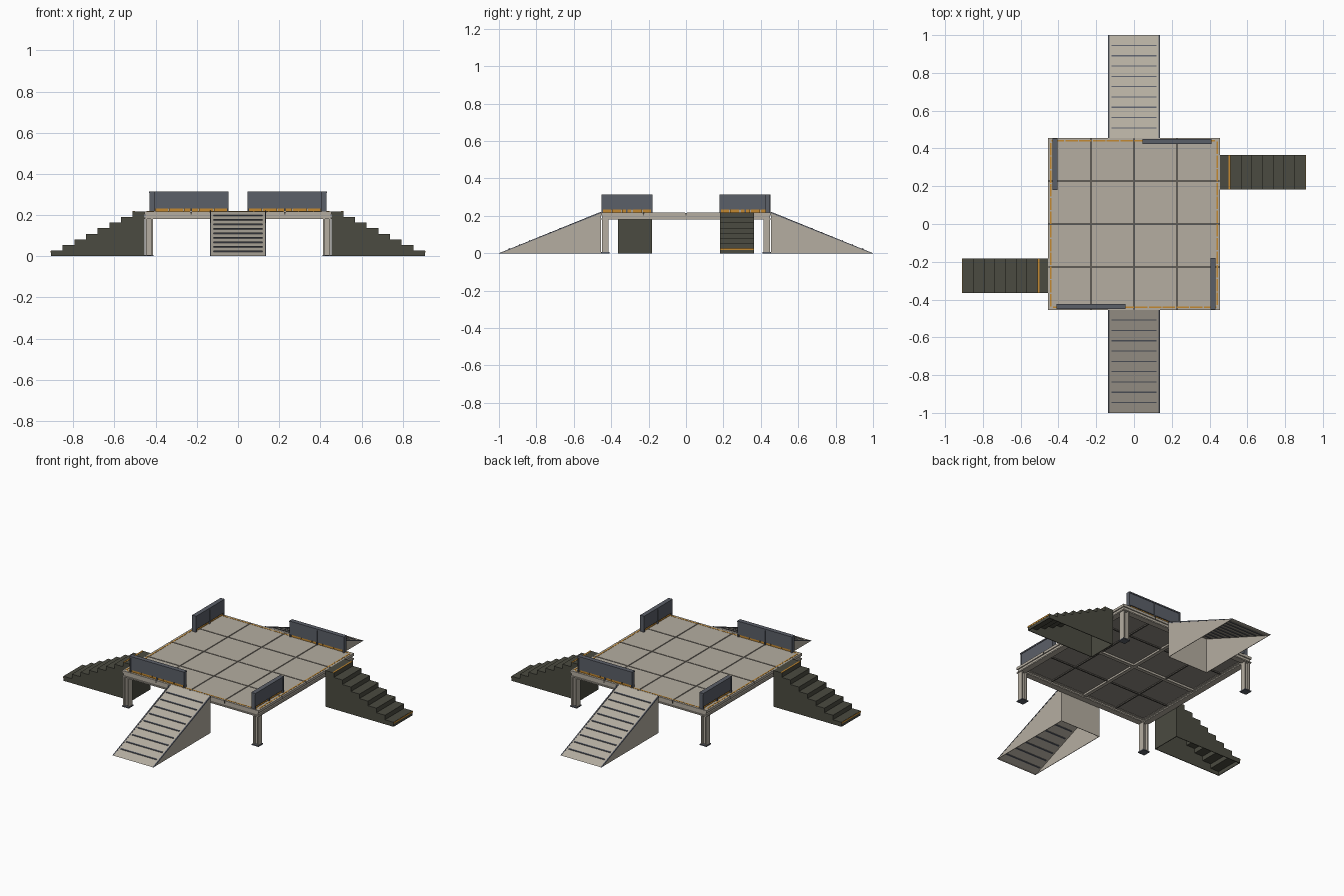
import bpy, bmesh
from math import pi
from mathutils import Matrix

cube = bpy.data.objects.get("Cube")
if cube:
    bpy.data.objects.remove(cube, do_unlink=True)


def material(name, rgb):
    m = bpy.data.materials.new(name)
    m.use_nodes = True
    color = (*rgb, 1)
    m.diffuse_color = color
    bsdf = m.node_tree.nodes["Principled BSDF"]
    bsdf.inputs["Base Color"].default_value = color
    bsdf.inputs["Roughness"].default_value = 0.8
    return m


CONCRETE = material("warm concrete", (0.46, 0.42, 0.355))
UNDERSIDE = material("dull underside", (0.28, 0.255, 0.225))
SEAM = material("dark seam", (0.12, 0.11, 0.095))
SLATE = material("slate metal", (0.105, 0.115, 0.14))
OLIVE = material("dark olive", (0.07, 0.07, 0.052))
ORANGE = material("safety orange", (0.55, 0.25, 0.03))

HALF, TOP = 0.4545, 0.218      # deck half width and height
RAMP_HALF = 0.136


def prism(bm, profile, x0, x1):
    """Extrude a (y, z) profile from x0 to x1."""
    face = bm.faces.new([bm.verts.new((x0, y, z)) for y, z in profile])
    out = bmesh.ops.extrude_face_region(bm, geom=[face])
    moved = [v for v in out["geom"] if isinstance(v, bmesh.types.BMVert)]
    bmesh.ops.translate(bm, vec=(x1 - x0, 0, 0), verts=moved)


def box(bm, x0, x1, y0, y1, z0, z1):
    prism(bm, [(y0, z0), (y1, z0), (y1, z1), (y0, z1)], x0, x1)


def finish(name, bm, mat, turn=0.0):
    bmesh.ops.recalc_face_normals(bm, faces=bm.faces)
    bm.transform(Matrix.Rotation(turn, 4, "Z"))
    mesh = bpy.data.meshes.new(name)
    bm.to_mesh(mesh)
    bm.free()
    mesh.materials.append(mat)
    obj = bpy.data.objects.new(name, mesh)
    bpy.context.collection.objects.link(obj)


def slope(y):
    return TOP * (1 - y) / (1 - HALF)


# Deck: base slab, dark seam layer and a grid of square panels on top
edge = HALF - .002
bm = bmesh.new()
box(bm, -edge, edge, -edge, edge, 0.205, 0.212)
finish("deck_slab", bm, UNDERSIDE)
bm = bmesh.new()
box(bm, -edge, edge, -edge, edge, 0.212, TOP - .002)
finish("deck_seams", bm, SEAM)

cell, gap = HALF / 2, 0.005
spans = [(k * cell + (gap if k > -2 else 0), (k + 1) * cell - (gap if k < 1 else 0))
         for k in range(-2, 2)]
bm = bmesh.new()
for x0, x1 in spans:
    for y0, y1 in spans:
        box(bm, x0, x1, y0, y1, TOP - .003, TOP)
finish("deck_panels", bm, CONCRETE)

# Edge channels, joint marks and dashed edge marking, one set per side
for n, side in enumerate(("back", "left", "front", "right")):
    turn = -n * pi / 2
    bm = bmesh.new()
    box(bm, -HALF, HALF, HALF - .036, HALF, 0.180, 0.187)
    box(bm, -HALF, HALF, HALF - .036, HALF, 0.203, TOP - .003)
    box(bm, -HALF + .006, HALF - .006, HALF - .022, HALF - .006, 0.187, 0.203)
    finish(side + "_edge_beam", bm, CONCRETE, turn)

    bm = bmesh.new()
    for k in (-1, 0, 1):
        box(bm, k * cell - .003, k * cell + .003, HALF - .004, HALF + .0005, 0.203, TOP - .002)
    finish(side + "_edge_joints", bm, SEAM, turn)

    bm = bmesh.new()
    for k in range(12):
        x = -0.436 + k * 0.0727
        box(bm, x, x + 0.066, 0.436, 0.444, TOP, TOP + .001)
    finish(side + "_edge_marking", bm, ORANGE, turn)

# Cross beams and joists below the deck
for name, turn in (("x", 0), ("y", pi / 2)):
    bm = bmesh.new()
    box(bm, -HALF + .03, HALF - .03, -.010, .010, 0.186, 0.190)
    box(bm, -HALF + .03, HALF - .03, -.003, .003, 0.190, 0.206)
    finish("cross_beam_" + name, bm, CONCRETE, turn)
    bm = bmesh.new()
    for y in (-cell, cell):
        box(bm, -HALF + .03, HALF - .03, y - .004, y + .004, 0.198, 0.206)
    finish("joists_" + name, bm, SEAM, turn)

# Legs: flanged columns on foot plates
c, w = 0.432, 0.018
for n, corner in enumerate(("back_left", "front_left", "front_right", "back_right")):
    turn = -n * pi / 2
    # Flange direction alternates so that all columns line up after turning
    local = pi / 2 if n % 2 else 0
    bm = bmesh.new()
    for s in (-1, 1):
        e = s * (w - .004)
        box(bm, e - .004, e + .004, -w, w, .005, .181)
    box(bm, -w + .006, w - .006, -.005, .005, .005, .181)
    bm.transform(Matrix.Translation((c, c, 0)) @ Matrix.Rotation(local, 4, "Z"))
    finish(corner + "_leg", bm, CONCRETE, turn)
    bm = bmesh.new()
    box(bm, c - .0225, c + .0225, c - .0225, c + .0225, 0, .006)
    finish(corner + "_foot_plate", bm, SLATE, turn)


def ramp(side, turn):
    # Hollow body: sloping plate, side walls and inner wall, open below
    bm = bmesh.new()
    t = 0.006
    prism(bm, [(HALF, TOP), (1, 0), (1 - .015, 0), (HALF, TOP - t)], -RAMP_HALF, RAMP_HALF)
    for s in (-1, 1):
        prism(bm, [(HALF, 0), (1 - .004, 0), (HALF, TOP - .002)],
              s * RAMP_HALF, s * (RAMP_HALF - .003))
    box(bm, -RAMP_HALF, RAMP_HALF, HALF, HALF + .003, 0, TOP - t)
    finish(side + "_ramp", bm, CONCRETE, turn)

    # Side trims, and grip cleats that pass through the plate
    bm = bmesh.new()
    for s in (-1, 1):
        prism(bm, [(HALF, TOP - .004), (1 - .01, 0), (1, 0), (HALF, TOP + .004)],
              s * (RAMP_HALF - .006), s * (RAMP_HALF + .001))
    for k in range(1, 10):
        y = HALF + k * 0.0545
        a, b = y - .003, y + .003
        prism(bm, [(a, slope(a) - .010), (b, slope(b) - .010),
                   (b, slope(b) + .004), (a, slope(a) + .004)], -.12, .12)
    finish(side + "_ramp_grips", bm, SLATE, turn)


def stairs(side, turn):
    x0, x1, count = -0.364, -0.182, 8
    run, rise = HALF / count, TOP / count
    # Stepped shell, open below
    top = [(HALF, TOP)]
    for k in range(count):
        y, z = HALF + (k + 1) * run, TOP - k * rise
        top += [(y, z), (y, z - rise)]
    t = 0.004
    bm = bmesh.new()
    for a, b in ((x0, x0 + t), (x1 - t, x1)):
        prism(bm, top + [(HALF, 0)], a, b)
    for k in range(count):
        y, z = HALF + k * run, TOP - k * rise
        box(bm, x0 + t, x1 - t, y - (t if k else 0), y + run, z - t, z)
        box(bm, x0 + t, x1 - t, y + run - t, y + run, z - rise, z - t)
    box(bm, x0 + t, x1 - t, HALF, HALF + t, 0, TOP - t)
    finish(side + "_stairs", bm, OLIVE, turn)

    # Warning strips on the first and last steps
    bm = bmesh.new()
    box(bm, x0, x1, HALF + run - .010, HALF + run, TOP, TOP + .001)
    end = HALF * 2
    box(bm, x0, x1, end, end + .001, rise - .010, rise - .001)
    finish(side + "_stair_warning_strips", bm, ORANGE, turn)


def guard(side, x0, x1, y0, y1, turn):
    # Solid panel raised on posts, with a cap
    high, low, mid = 0.315, TOP + .015, (x0 + x1) / 2
    bm = bmesh.new()
    box(bm, x0, x1, y0 + .003, y1 - .003, low, high - .006)
    box(bm, x0, x1, y0, y1, high - .008, high)
    for x in (x0, mid - .004, x1 - .008):
        box(bm, x, x + .008, y0 + .001, y1 - .001, TOP, high - .008)
    finish(side + "_guard", bm, SLATE, turn)
    # Dashed toe strip recessed below the panel
    bm = bmesh.new()
    pitch = (x1 - x0) / 5
    for k in range(5):
        a = x0 + k * pitch
        box(bm, a + .002, a + pitch - .002, y0 + .009, y1 - .009, TOP, low)
    finish(side + "_guard_toe_strip", bm, ORANGE, turn)


for side, turn in (("back", 0), ("front", pi)):
    ramp(side, turn)
    guard(side, 0.045, 0.409, 0.423, 0.450, turn)
for side, turn in (("left", -pi / 2), ("right", pi / 2)):
    stairs(side, turn)
    guard(side, 0.180, 0.452, 0.405, 0.432, turn)
